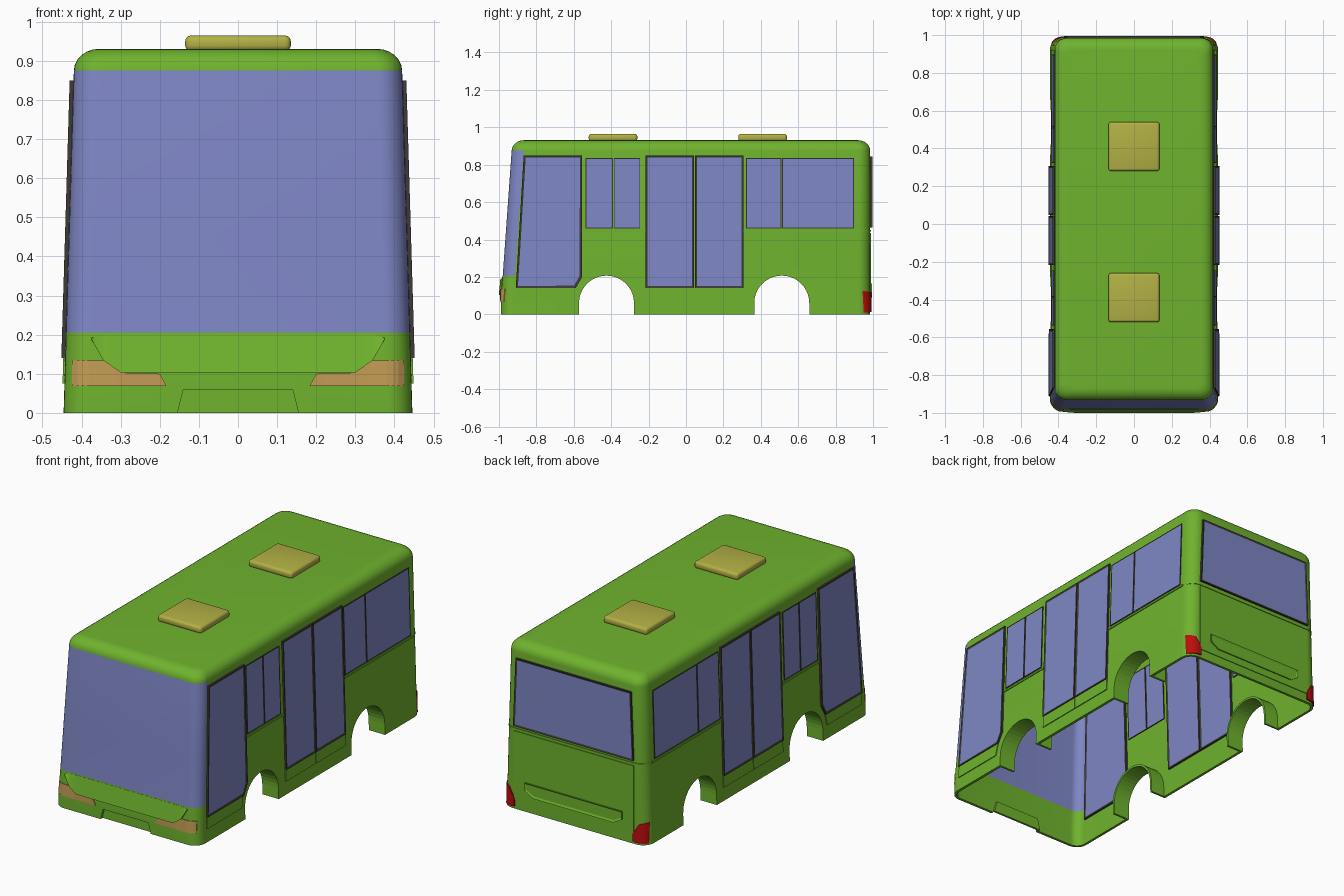
import bpy, bmesh, math

if "Cube" in bpy.data.objects:
    bpy.data.objects.remove(bpy.data.objects["Cube"])


def material(name, rgb):
    m = bpy.data.materials.new(name)
    m.use_nodes = True
    m.diffuse_color = (*rgb, 1)
    m.node_tree.nodes["Principled BSDF"].inputs["Base Color"].default_value = (*rgb, 1)
    return m


GREEN = material("leaf green", (0.16, 0.45, 0.027))
GLASS = material("blue glass", (0.21, 0.24, 0.56))
TRIM = material("dark trim", (0.045, 0.042, 0.035))
HATCH = material("olive yellow", (0.45, 0.44, 0.06))
LAMP = material("amber lamp", (0.55, 0.33, 0.09))
RED = material("tail red", (0.5, 0.004, 0.004))

RADIUS = 0.065
BACK = 0.985
ROOF = 0.875
SILL = 0.205


def half_width(z):
    return 0.446 - 0.03 * z


def front(z):
    if z < 0.1:
        return -0.99
    if z < SILL:
        return -0.99 + 0.01 * (z - 0.1) / (SILL - 0.1)
    return -0.98 + 0.048 * (z - SILL) / (ROOF - SILL)


def finish(name, bm, mats, recalc=True):
    if recalc:
        bmesh.ops.recalc_face_normals(bm, faces=bm.faces)
    mesh = bpy.data.meshes.new(name)
    bm.to_mesh(mesh)
    bm.free()
    for m in mats:
        mesh.materials.append(m)
    obj = bpy.data.objects.new(name, mesh)
    bpy.context.collection.objects.link(obj)
    return obj


def activate(obj):
    bpy.ops.object.select_all(action="DESELECT")
    obj.select_set(True)
    bpy.context.view_layer.objects.active = obj


def prism(name, outer, inner, mats, frame=0, recess=0):
    """Solid between two matching outlines; a frame width insets glass in both caps."""
    bm = bmesh.new()
    a = [bm.verts.new(p) for p in outer]
    b = [bm.verts.new(p) for p in inner]
    caps = [bm.faces.new(a), bm.faces.new(b[::-1])]
    for i in range(len(a)):
        j = (i + 1) % len(a)
        bm.faces.new((a[j], a[i], b[i], b[j]))
    bmesh.ops.recalc_face_normals(bm, faces=bm.faces)
    if frame:
        bmesh.ops.inset_individual(bm, faces=caps, thickness=frame, depth=-recess)
        for f in caps:
            f.material_index = 1
    return finish(name, bm, mats)


def side_part(name, outline, out, depth, mats, frame=0, recess=0):
    """Part following the leaning side walls, on both sides."""
    for label, s in (("left", 1), ("right", -1)):
        prism(f"{label}_{name}",
              [(s * (half_width(z) + out), y, z) for y, z in outline],
              [(s * (half_width(z) - depth), y, z) for y, z in outline],
              mats, frame, recess)


def rect(y0, y1, z0, z1):
    return [(y0, z0), (y1, z0), (y1, z1), (y0, z1)]


def end_y(x, z, rear):
    over = max(0, abs(x) - (half_width(z) - RADIUS))
    curve = RADIUS - math.sqrt(max(0, RADIUS ** 2 - over ** 2))
    return BACK - curve if rear else front(z) + curve


def wrap_part(name, columns, mat, rear=False, low=0.004, high=0.004):
    """Thin panel curved round an end; columns are (x, bottom z, top z)."""
    s = 1 if rear else -1
    bm = bmesh.new()
    loops = []
    for (x0, a0, b0), (x1, a1, b1) in zip(columns, columns[1:]):
        for k in range(6):
            t = k / 6
            loops.append((x0 + (x1 - x0) * t, a0 + (a1 - a0) * t, b0 + (b1 - b0) * t))
    loops.append(columns[-1])
    rings = []
    for x, a, b in loops:
        ya, yb = end_y(x, a, rear), end_y(x, b, rear)
        rings.append([bm.verts.new(p) for p in (
            (x, ya + s * low, a), (x, yb + s * high, b),
            (x, yb - s * 0.004, b), (x, ya - s * 0.004, a))])
    for p, q in zip(rings, rings[1:]):
        for i in range(4):
            j = (i + 1) % 4
            bm.faces.new((p[i], p[j], q[j], q[i]))
    bm.faces.new(rings[0])
    bm.faces.new(rings[-1])
    return finish(name, bm, [mat])


# Body shell: stacked rounded rectangles with a domed roof edge
levels = [(z, 0) for z in (0, 0.1, SILL, 0.45, ROOF)]
for k in range(1, 7):
    a = math.pi / 2 * k / 6
    levels.append((ROOF + 0.056 * math.sin(a), 0.065 * (1 - math.cos(a))))
bm = bmesh.new()
rings = []
for z, inset in levels:
    base = min(z, ROOF)
    r = RADIUS - 0.5 * inset
    cx = half_width(base) - inset - r
    y0, y1 = front(base) + inset + r, BACK - inset - r
    ring = []
    for n, (x, y) in enumerate(((cx, y1), (-cx, y1), (-cx, y0), (cx, y0))):
        for k in range(9):
            a = math.pi / 2 * (n + k / 8)
            ring.append(bm.verts.new((x + r * math.cos(a), y + r * math.sin(a), z)))
    rings.append(ring)
for lower, upper in zip(rings, rings[1:]):
    for i in range(len(lower)):
        j = (i + 1) % len(lower)
        f = bm.faces.new((lower[i], lower[j], upper[j], upper[i]))
        c = f.calc_center_median()
        # Wrapped windscreen
        if SILL < c.z < ROOF and c.y < front(c.z) + RADIUS:
            f.material_index = 1
bm.faces.new(rings[-1])
body = finish("body_shell", bm, [GREEN, GLASS], recalc=False)
wall = body.modifiers.new("wall", "SOLIDIFY")
wall.thickness = 0.015
wall.offset = -1


# Wheel arches and front notch cut from the shell
def arch(y, r, floor=0):
    pts = [(y + r, floor)]
    pts += [(y + r * math.cos(math.pi * k / 20), 0.06 + r * math.sin(math.pi * k / 20))
            for k in range(21)]
    return pts + [(y - r, floor)]


WHEELS = {"front": -0.425, "rear": 0.512}
notch = [(-0.157, -0.01), (0.157, -0.01), (0.14, 0.058), (-0.14, 0.058)]
cutters = [prism("arch_cutter", [(1, *p) for p in arch(y, 0.147, -0.1)],
                 [(-1, *p) for p in arch(y, 0.147, -0.1)], [GREEN])
           for y in WHEELS.values()]
cutters.append(prism("notch_cutter", [(x, -1.1, z) for x, z in notch],
                     [(x, -0.95, z) for x, z in notch], [GREEN]))
for c in cutters:
    c.hide_render = True
    mod = body.modifiers.new("cut", "BOOLEAN")
    mod.operation = "DIFFERENCE"
    mod.solver = "EXACT"
    mod.object = c
activate(body)
for mod in list(body.modifiers):
    bpy.ops.object.modifier_apply(modifier=mod.name)
for c in cutters:
    bpy.data.objects.remove(c)
bpy.ops.object.shade_smooth_by_angle(angle=math.radians(30))
prism("notch_back", [(x, -0.972, max(z, 0) * 1.1) for x, z in notch],
      [(x, -0.96, max(z, 0) * 1.1) for x, z in notch], [GREEN])

# Wheel arch liners
for name, y in WHEELS.items():
    side_part(f"{name}_arch_liner", arch(y, 0.147) + arch(y, 0.159)[::-1],
              -0.008, 0.1, [GREEN])

# Doors: framed glass above a green kick panel
side_part("front_door", [(-0.91, 0.14), (-0.59, 0.14), (-0.555, 0.2), (-0.555, 0.85), (-0.868, 0.85)],
          0.01, 0.025, [TRIM, GLASS], 0.016, 0.003)
side_part("front_door_kick", [(-0.912, 0.075), (-0.605, 0.075), (-0.59, 0.142), (-0.91, 0.142)],
          0.005, 0.005, [GREEN])
for name, y0, y1 in (("middle_door_a", -0.217, 0.043), ("middle_door_b", 0.047, 0.307)):
    side_part(name, rect(y0, y1, 0.14, 0.85), 0.01, 0.025, [TRIM, GLASS], 0.016, 0.003)
    side_part(name + "_kick", rect(y0, y1, 0.075, 0.142), 0.005, 0.005, [GREEN])

# Side windows in pairs
for name, y0, y1 in (("small_window_a", -0.538, -0.39), ("small_window_b", -0.386, -0.245),
                     ("rear_window_a", 0.322, 0.51), ("rear_window_b", 0.514, 0.898)):
    side_part(name, rect(y0, y1, 0.46, 0.835), 0.005, 0.02, [TRIM, GLASS], 0.007, 0.002)

# Waist seam along the sides and round the back
for name, y0, y1 in (("front_waist_seam", -0.555, -0.217), ("rear_waist_seam", 0.307, 0.92)):
    side_part(name, rect(y0, y1, 0.442, 0.452), 0.005, 0.004, [GREEN])
wrap_part("back_waist_seam", [(-0.428, 0.442, 0.452), (-0.37, 0.442, 0.452),
                              (0.37, 0.442, 0.452), (0.428, 0.442, 0.452)], GREEN, True)

# Back window, engine cover and its grip tray
pane = [(-0.37, 0.465), (0.37, 0.465), (0.355, 0.845), (-0.355, 0.845)]
prism("back_window", [(x, 0.996, z) for x, z in pane], [(x, 0.96, z) for x, z in pane],
      [TRIM, GLASS], 0.014, 0.003)
wrap_part("engine_cover", [(-0.37, 0.05, 0.435), (0.37, 0.05, 0.435)], GREEN, True)
tray = [(-0.25, 0.09), (0.25, 0.09), (0.3, 0.12), (0.3, 0.165), (-0.3, 0.165), (-0.3, 0.12)]
prism("engine_cover_tray", [(x, 0.995, z) for x, z in tray],
      [(x, 0.98, z) for x, z in tray], [GREEN, GREEN], 0.012, 0.005)

# Front bumper panel
half = [(0.3, 0.103, 0.2), (0.345, 0.135, 0.2), (0.375, 0.188, 0.192)]
wrap_part("front_bumper_panel", [(-x, a, b) for x, a, b in half[::-1]] + half,
          GREEN, low=0.011, high=0.001)

# Lamps
for label, s in (("left", 1), ("right", -1)):
    wrap_part(f"{label}_headlamp",
              [(s * x, a, b) for x, a, b in ((0.184, 0.069, 0.071), (0.2, 0.069, 0.1),
               (0.3, 0.069, 0.103), (0.338, 0.069, 0.134), (0.425, 0.069, 0.135))], LAMP)
    wrap_part(f"{label}_tail_lamp",
              [(s * x, a, b) for x, a, b in ((0.365, 0.015, 0.06), (0.4, 0.012, 0.115),
               (0.438, 0.01, 0.125))], RED, True, 0.007, 0.007)

# Roof hatches
for name, y in (("front", -0.39), ("rear", 0.41)):
    base = [(-0.135, y - 0.13), (0.135, y - 0.13), (0.135, y + 0.13), (-0.135, y + 0.13)]
    hatch = prism(f"{name}_roof_hatch", [(*p, 0.965) for p in base],
                  [(*p, 0.925) for p in base], [HATCH])
    bevel = hatch.modifiers.new("soft_edge", "BEVEL")
    bevel.width = 0.014
    bevel.segments = 3
    activate(hatch)
    bpy.ops.object.modifier_apply(modifier=bevel.name)
    bpy.ops.object.shade_smooth_by_angle(angle=math.radians(35))
